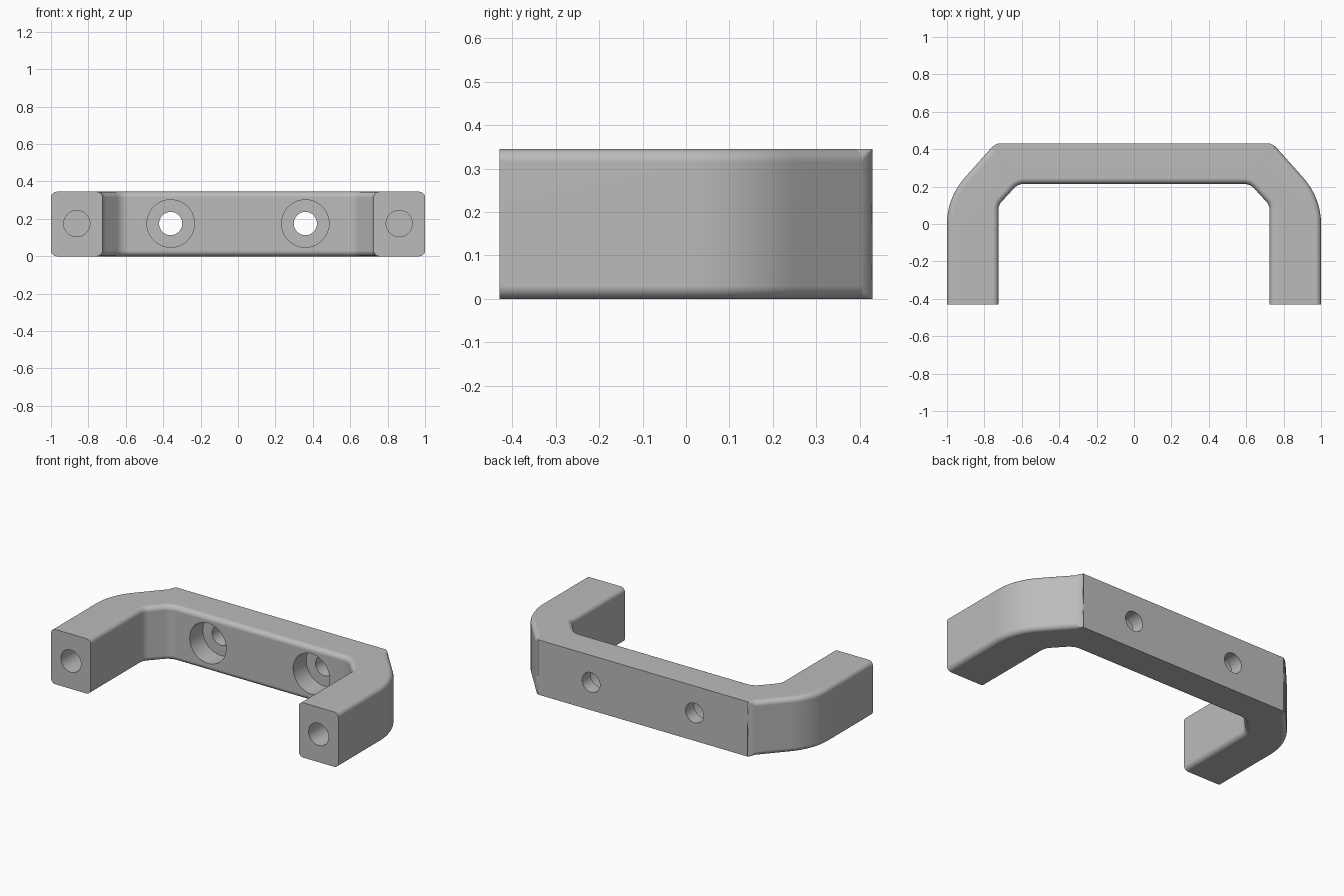
import bpy, bmesh
from math import sin, cos, radians, pi

cube = bpy.data.objects.get("Cube")
if cube:
    bpy.data.objects.remove(cube, do_unlink=True)

HEIGHT, BACK, FILLET, SEG = 0.345, 0.43, 0.03, 8
HOLE_Z = 0.175

grey = bpy.data.materials.new("plain grey")
grey.use_nodes = True
colour = (0.5, 0.5, 0.5, 1)
grey.diffuse_color = colour
grey.node_tree.nodes["Principled BSDF"].inputs["Base Color"].default_value = colour


def arc(cx, cy, r, start, end):
    """Points with their outward normals along an arc."""
    out = []
    for i in range(SEG + 1):
        a = radians(start + (end - start) * i / SEG)
        out.append((cx + r * cos(a), cy + r * sin(a), cos(a), sin(a)))
    return out


def side(point, inward, r):
    """One rounded side of the cross-section, from bottom to top."""
    x, y, nx, ny = point
    pts = []
    for centre_z, start in ((r, -pi / 2), (HEIGHT - r, 0)):
        for k in range(SEG + 1):
            t = start + pi / 2 * k / SEG
            d = inward * r * (1 - cos(t))
            pts.append((x + nx * d, y + ny * d, centre_z + r * sin(t)))
    return pts


# Half outlines of the handle, from the foot to the bar
outer = [(1, -BACK, 1, 0)] + arc(0.63, 0, 0.37, 0, 42) + arc(0.691, 0.3373, 0.1, 42, 68)
inner = [(0.725, -BACK, 1, 0)] + arc(0.665, 0.077, 0.06, 0, 42) + arc(0.585, 0.135, 0.08, 42, 90)

# Cross-sections; the outer rounding fades out towards the flat back
rings = []
for o, i in zip(outer, inner):
    fade = max(0, min(1, (BACK - o[1]) / 0.025))
    rings.append(side(o, -1, FILLET * fade) + side(i, 1, FILLET)[::-1])
rings += [[(-x, y, z) for x, y, z in ring] for ring in reversed(rings)]

# Loft the handle
bm = bmesh.new()
loops = [[bm.verts.new(p) for p in ring] for ring in rings]
for a, b in zip(loops, loops[1:]):
    for j in range(len(a)):
        k = (j + 1) % len(a)
        bm.faces.new((a[j], a[k], b[k], b[j]))
bm.faces.new(loops[0])
bm.faces.new(loops[-1])
bmesh.ops.remove_doubles(bm, verts=bm.verts, dist=0.0001)
bmesh.ops.recalc_face_normals(bm, faces=bm.faces)
mesh = bpy.data.meshes.new("handle")
bm.to_mesh(mesh)
bm.free()
mesh.materials.append(grey)
handle = bpy.data.objects.new("handle", mesh)
bpy.context.collection.objects.link(handle)


def drill(x, y0, y1, r):
    """Cut a round hole along y."""
    bpy.ops.mesh.primitive_cylinder_add(vertices=48, radius=r, depth=y1 - y0,
                                        location=(x, (y0 + y1) / 2, HOLE_Z),
                                        rotation=(pi / 2, 0, 0))
    cutter = bpy.context.object
    cutter.hide_render = True
    bpy.context.view_layer.objects.active = handle
    mod = handle.modifiers.new("hole", "BOOLEAN")
    mod.operation = "DIFFERENCE"
    mod.solver = "EXACT"
    mod.object = cutter
    bpy.ops.object.modifier_apply(modifier=mod.name)
    bpy.data.objects.remove(cutter, do_unlink=True)


# Blind foot holes, counterbores and through holes
for s in (-1, 1):
    drill(s * 0.862, -0.6, -0.13, 0.07)
    drill(s * 0.36, 0.1, 0.345, 0.127)
    drill(s * 0.36, 0.15, 0.6, 0.062)

# Smooth the rounded surfaces and keep flat faces flat
bpy.ops.object.select_all(action="DESELECT")
handle.select_set(True)
bpy.context.view_layer.objects.active = handle
bpy.ops.object.shade_smooth_by_angle(angle=radians(18))
weighted = handle.modifiers.new("weighted normals", "WEIGHTED_NORMAL")
weighted.keep_sharp = True
